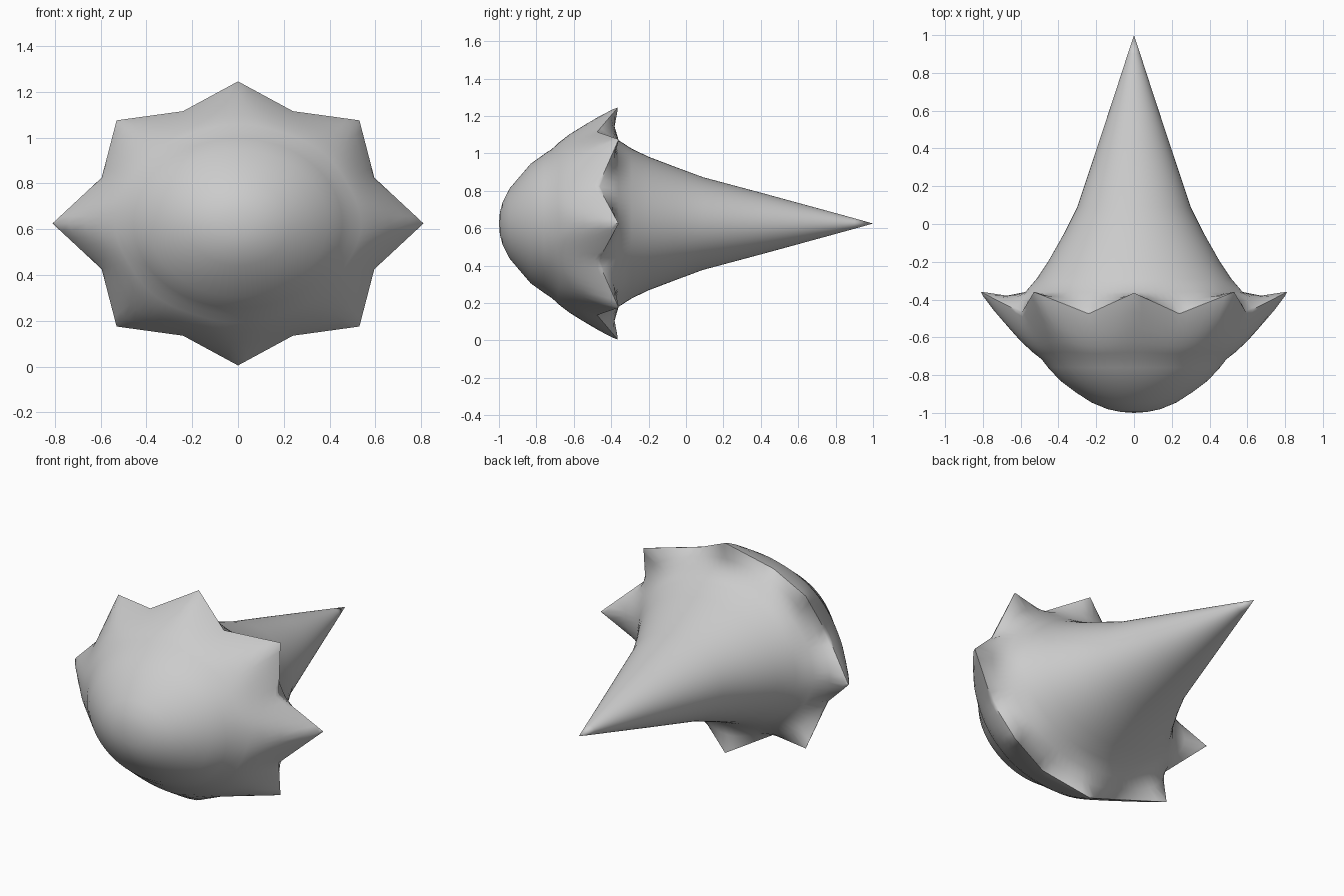
import bpy, bmesh, math
from mathutils import Vector

cube = bpy.data.objects.get("Cube")
if cube:
    bpy.data.objects.remove(cube)

grey = bpy.data.materials.new("plain grey")
grey.use_nodes = True
colour = (0.6, 0.6, 0.6, 1)
grey.diffuse_color = colour
grey.node_tree.nodes["Principled BSDF"].inputs["Base Color"].default_value = colour

PER = 6              # samples between a point and a notch
N = 16 * PER
MID = 0.625          # height of the long axis

# One quarter of the eight-pointed rim, as x, depth, z
QUARTER = [(0.81, -0.36, 0), (0.595, -0.47, 0.2), (0.53, -0.36, 0.45),
           (0.24, -0.475, 0.49), (0, -0.365, 0.62)]


def corner(i):
    i %= 16
    q = i % 8
    x, y, z = QUARTER[q if q <= 4 else 8 - q]
    if 4 < i < 12:
        x = -x
    if q > 4 or i == 8:
        x = -abs(x) if i <= 8 else abs(x)
    if i > 8:
        z = -z
    if i > 8 and i < 12:
        # third quarter runs from the side point to the bottom point
        x = -abs(x)
    return Vector((x, y, z))


def rim(t):
    i = math.floor(t)
    return corner(i).lerp(corner(i + 1), t - i)


def soft_rim(t, h):
    return sum((rim(t + h * k / 3) for k in range(-3, 4)), Vector()) / 7


def ring(y, a, b, star=0.0, soft=0.0):
    """Ellipse blended towards the pointed rim."""
    out = []
    for k in range(N):
        t = k / PER
        ang = t * math.pi / 8
        oval = Vector((a * math.cos(ang), y, b * math.sin(ang)))
        out.append(oval.lerp(soft_rim(t, soft), star))
    return out


# Domed nose
rings = [ring(*p) for p in [
    (-0.995, 0.07, 0.06), (-0.98, 0.14, 0.115), (-0.945, 0.225, 0.185),
    (-0.89, 0.31, 0.25), (-0.83, 0.39, 0.32), (-0.76, 0.455, 0.37)]]

# Flared skirt growing into points
root = (-0.77, 0.45, 0.37)
for star, soft, lift in [(0.15, 0.8, 0.0), (0.32, 0.7, -0.025), (0.5, 0.5, -0.04),
                         (0.68, 0.35, -0.04), (0.85, 0.15, -0.03), (0.965, 0, -0.01)]:
    rings.append([p + Vector((0, lift, 0)) for p in ring(*root, star, soft)])

# Sharp rim, then the back of the points running in to the cone
rings.append(ring(*root, 1.0))
base = (-0.375, 0.6, 0.46)
rings.append(ring(*base, 0.9))
rings.append(ring(*base, 0.45, 0.4))

# Long tapering cone
rings += [ring(*p) for p in [
    (-0.36, 0.575, 0.445), (-0.29, 0.515, 0.4), (-0.2, 0.455, 0.357),
    (-0.05, 0.37, 0.3), (0.09, 0.3, 0.248), (0.4, 0.197, 0.165),
    (0.7, 0.098, 0.083), (0.9, 0.033, 0.028)]]

bm = bmesh.new()
loops = [[bm.verts.new((p.x, p.y, p.z + MID)) for p in r] for r in rings]
for lo, hi in zip(loops, loops[1:]):
    for k in range(N):
        j = (k + 1) % N
        bm.faces.new((lo[k], lo[j], hi[j], hi[k]))
for y, loop in ((-1, loops[0]), (1, loops[-1])):
    pole = bm.verts.new((0, y, MID))
    for k in range(N):
        bm.faces.new((loop[k], loop[(k + 1) % N], pole))
bmesh.ops.recalc_face_normals(bm, faces=bm.faces)
mesh = bpy.data.meshes.new("spiked_cone_shell")
bm.to_mesh(mesh)
bm.free()
mesh.materials.append(grey)

shell = bpy.data.objects.new("spiked_cone_shell", mesh)
bpy.context.collection.objects.link(shell)
bpy.ops.object.select_all(action='DESELECT')
shell.select_set(True)
bpy.context.view_layer.objects.active = shell
bpy.ops.object.shade_smooth_by_angle(angle=math.radians(50))
